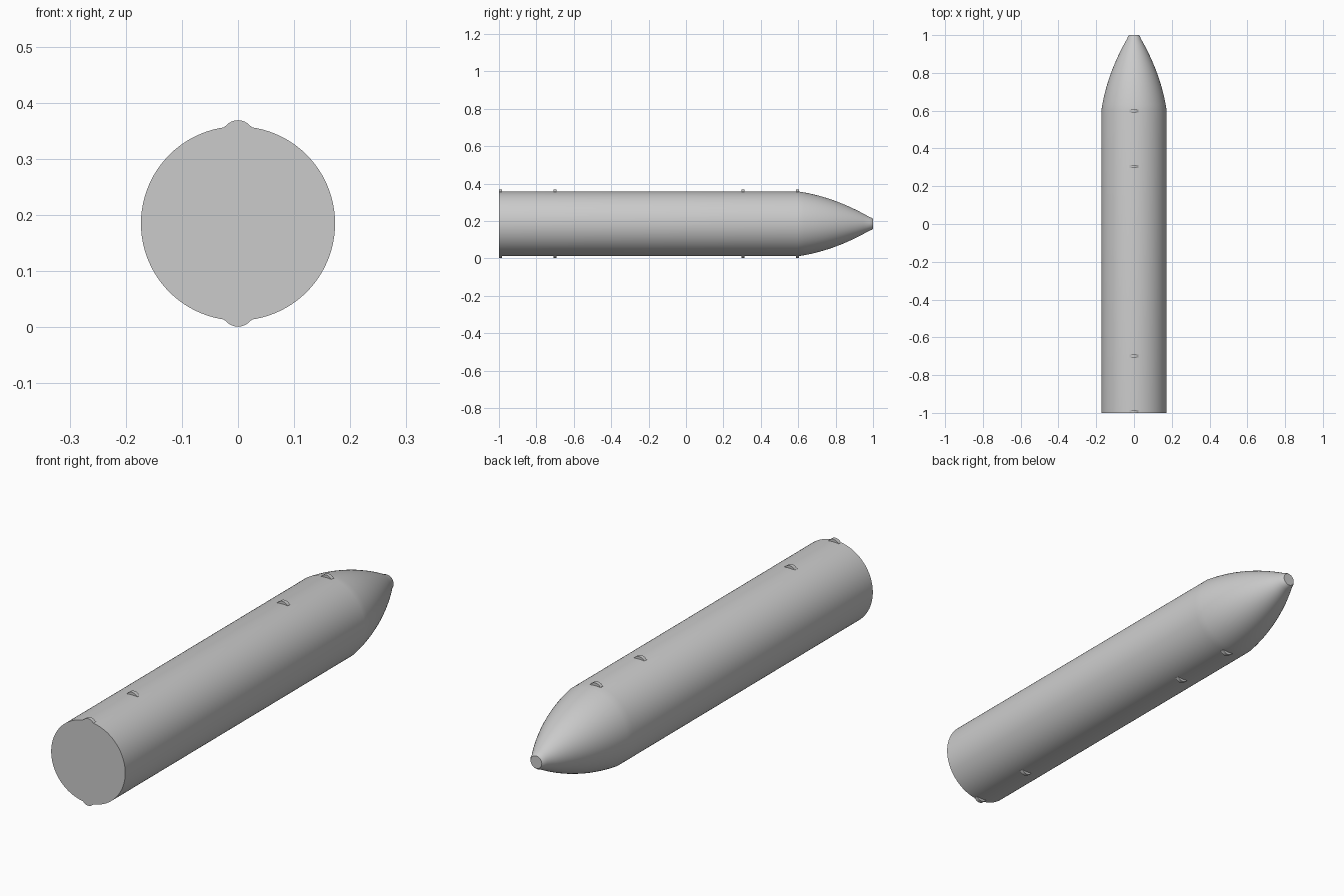
import bpy, bmesh, math

if "Cube" in bpy.data.objects:
    bpy.data.objects.remove(bpy.data.objects["Cube"])

R, ZC, SIDES = 0.173, 0.185, 96

grey = bpy.data.materials.new("light grey")
grey.diffuse_color = (0.6, 0.6, 0.6, 1)
grey.use_nodes = True
grey.node_tree.nodes["Principled BSDF"].inputs["Base Color"].default_value = grey.diffuse_color


def add_object(name, bm):
    bmesh.ops.recalc_face_normals(bm, faces=bm.faces)
    mesh = bpy.data.meshes.new(name)
    bm.to_mesh(mesh)
    bm.free()
    mesh.materials.append(grey)
    obj = bpy.data.objects.new(name, mesh)
    bpy.context.collection.objects.link(obj)
    return obj


def smooth(obj, degrees):
    bpy.ops.object.select_all(action='DESELECT')
    obj.select_set(True)
    bpy.context.view_layer.objects.active = obj
    bpy.ops.object.shade_smooth_by_angle(angle=math.radians(degrees))


# Body: straight tube with a curved nose and a small blunt tip
profile = [(-1.0, R), (0.6, R)]
for i in range(1, 13):
    t = i / 12
    profile.append((0.6 + 0.38 * t, R - 0.055 * t - 0.081 * t * t))
profile += [(0.993, 0.032), (1.0, 0.026)]

bm = bmesh.new()
rings = []
for y, r in profile:
    rings.append([bm.verts.new((r * math.cos(a), y, ZC + r * math.sin(a)))
                  for a in (2 * math.pi * k / SIDES for k in range(SIDES))])
for a, b in zip(rings, rings[1:]):
    for k in range(SIDES):
        n = (k + 1) % SIDES
        bm.faces.new((a[k], a[n], b[n], b[k]))
bm.faces.new(rings[0])
bm.faces.new(rings[-1])
smooth(add_object("body", bm), 35)


# Lugs: small rounded tabs in pairs, above and below the body
def lug(name, y, side):
    bm = bmesh.new()
    section = [(-0.025, 0.160), (-0.025, 0.172)]
    for i in range(9):
        a = math.radians(140 - 100 * i / 8)
        section.append((0.0285 * math.cos(a), 0.1555 + 0.0285 * math.sin(a)))
    section += [(0.025, 0.172), (0.025, 0.160)]
    face = bm.faces.new([bm.verts.new((x, y - 0.008, ZC + side * z)) for x, z in section])
    new = bmesh.ops.extrude_face_region(bm, geom=[face])["geom"]
    bmesh.ops.translate(bm, vec=(0, 0.016, 0),
                        verts=[v for v in new if isinstance(v, bmesh.types.BMVert)])
    smooth(add_object(name, bm), 35)


for i, y in enumerate((-0.992, -0.7, 0.305, 0.597)):
    lug(f"top_lug_{i + 1}", y, 1)
    lug(f"bottom_lug_{i + 1}", y, -1)
